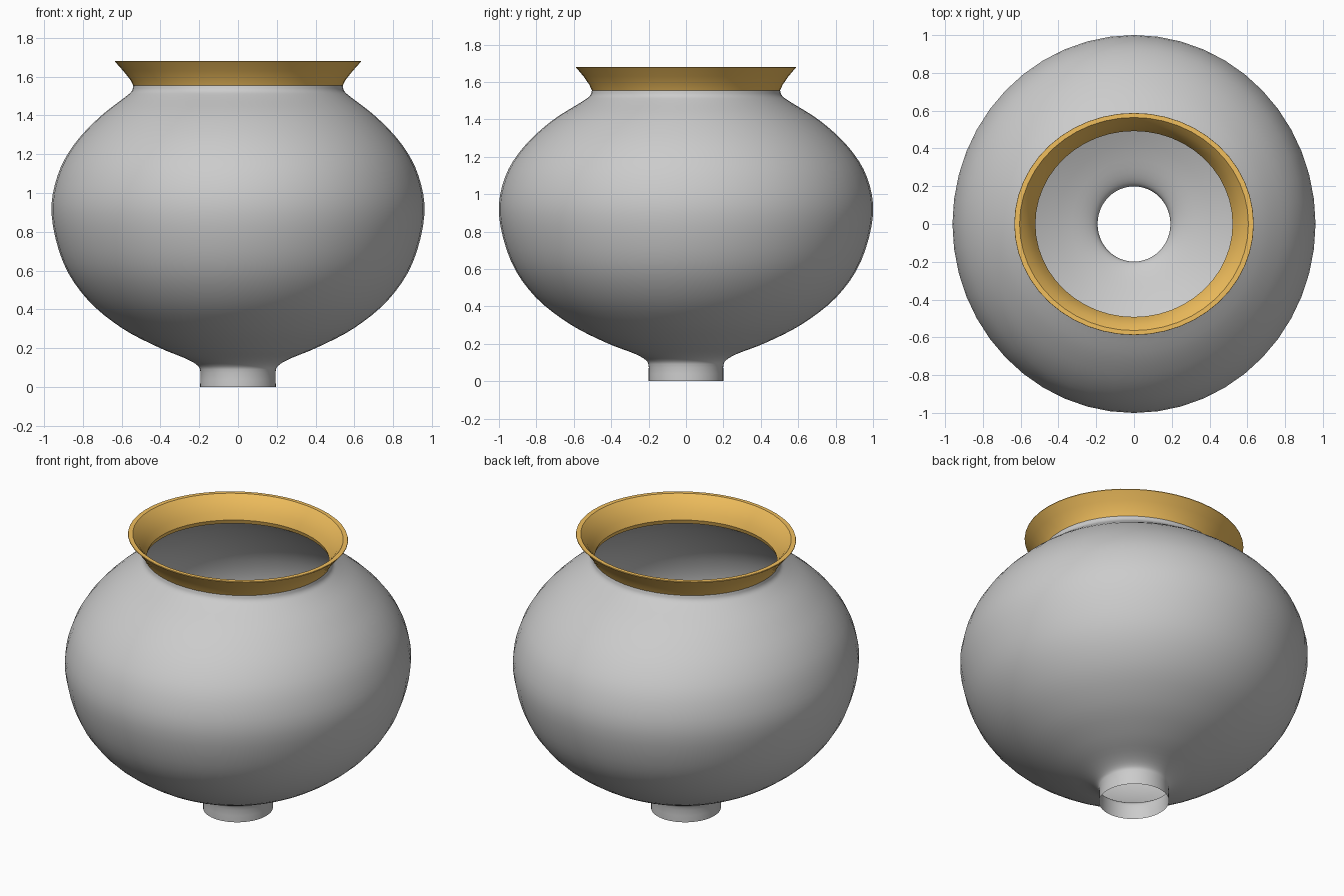
import bpy, bmesh, math
from mathutils import Vector

if "Cube" in bpy.data.objects:
    bpy.data.objects.remove(bpy.data.objects["Cube"])

SEG = 48


def smooth_profile(pts, steps=4):
    """Catmull-Rom curve through (x radius, y radius, z) points."""
    p = [Vector(q) for q in pts]
    p = [2 * p[0] - p[1]] + p + [2 * p[-1] - p[-2]]
    out = []
    for i in range(1, len(p) - 2):
        a, b, c, d = p[i - 1:i + 3]
        for s in range(steps):
            t = s / steps
            out.append(0.5 * (2 * b + (c - a) * t + (2 * a - 5 * b + 4 * c - d) * t * t
                              + (3 * b - a - 3 * c + d) * t ** 3))
    return out + [p[-2]]


def lathe(name, profile, color=None, angle=40):
    bm = bmesh.new()
    rings = []
    for rx, ry, z in profile:
        rings.append([bm.verts.new((rx * math.cos(2 * math.pi * k / SEG),
                                    ry * math.sin(2 * math.pi * k / SEG), z))
                      for k in range(SEG)])
    for lo, hi in zip(rings, rings[1:]):
        for k in range(SEG):
            j = (k + 1) % SEG
            bm.faces.new((lo[k], lo[j], hi[j], hi[k]))
    mesh = bpy.data.meshes.new(name)
    bm.to_mesh(mesh)
    bm.free()
    ob = bpy.data.objects.new(name, mesh)
    bpy.context.collection.objects.link(ob)
    if color:
        mat = bpy.data.materials.new(name + "_colour")
        mat.diffuse_color = color
        mat.use_nodes = True
        mat.node_tree.nodes["Principled BSDF"].inputs["Base Color"].default_value = mat.diffuse_color
        mesh.materials.append(mat)
    bpy.ops.object.select_all(action='DESELECT')
    ob.select_set(True)
    bpy.context.view_layer.objects.active = ob
    bpy.ops.object.shade_smooth_by_angle(angle=math.radians(angle))
    return ob


# Open foot collar flowing into the round bowl, up to the neck
foot = [(0.195, 0.2, 0.0), (0.194, 0.2, 0.04)]
bowl = smooth_profile([
    (0.193, 0.199, 0.075), (0.205, 0.21, 0.108), (0.265, 0.27, 0.145),
    (0.41, 0.425, 0.205), (0.60, 0.62, 0.305), (0.775, 0.805, 0.45),
    (0.90, 0.935, 0.64), (0.961, 1.0, 0.89), (0.93, 0.968, 1.09),
    (0.845, 0.87, 1.25), (0.715, 0.72, 1.39), (0.585, 0.56, 1.492),
    (0.548, 0.515, 1.525), (0.54, 0.503, 1.555)])
lathe("pot_body", foot + bowl)

# Flared golden rim: outer wall, flat lip, inner wall
lathe("flared_rim", [
    (0.54, 0.503, 1.555), (0.556, 0.517, 1.585), (0.592, 0.548, 1.63),
    (0.634, 0.588, 1.677), (0.633, 0.587, 1.681), (0.606, 0.564, 1.681),
    (0.573, 0.534, 1.645), (0.54, 0.505, 1.59), (0.522, 0.492, 1.55),
    (0.53, 0.5, 1.525)], (0.88, 0.52, 0.11, 1), 35)
